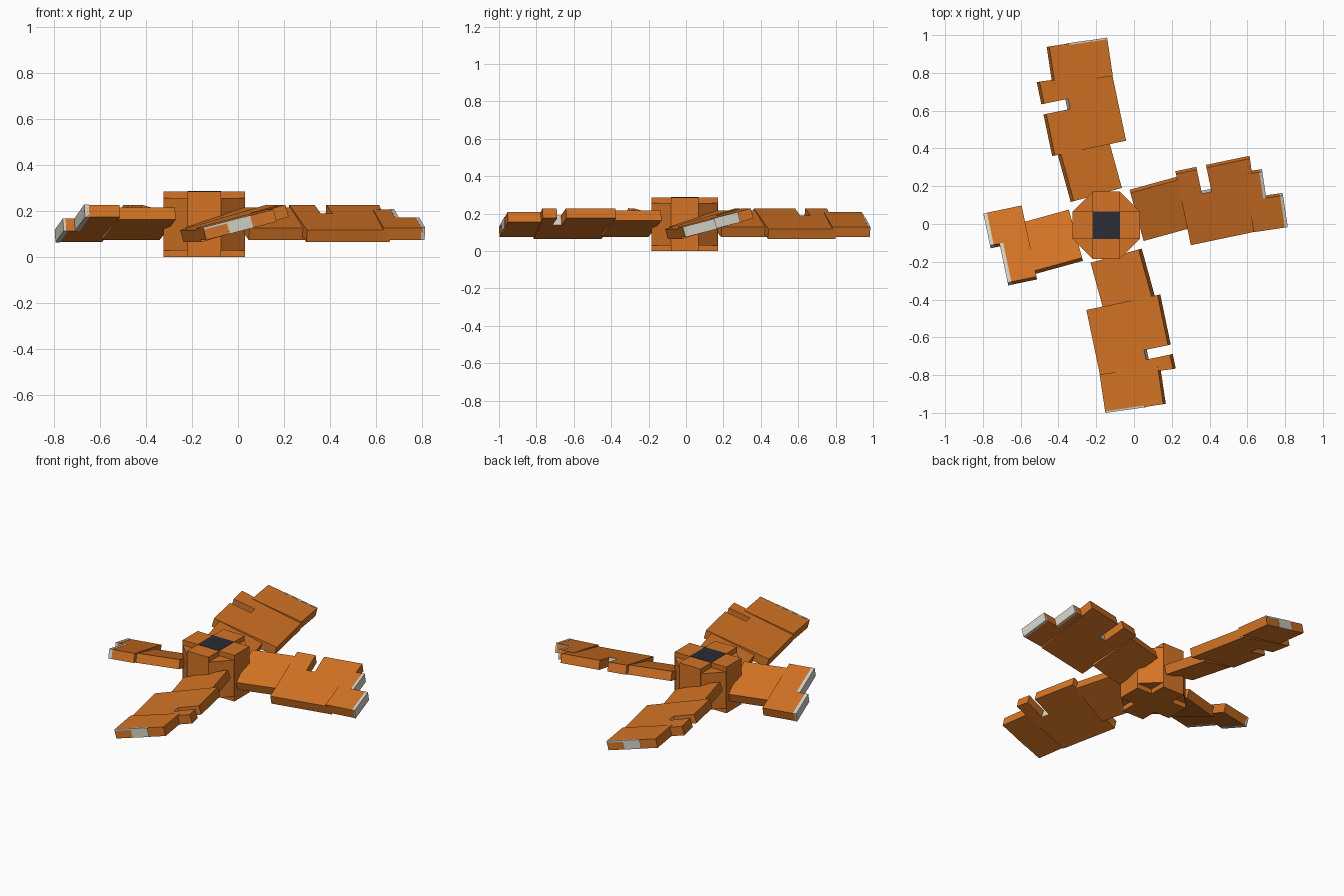
import bpy, bmesh, math
from mathutils import Matrix, Vector

if "Cube" in bpy.data.objects:
    bpy.data.objects.remove(bpy.data.objects["Cube"])


def material(name, rgb):
    m = bpy.data.materials.new(name)
    m.diffuse_color = (*rgb, 1)
    m.use_nodes = True
    m.node_tree.nodes["Principled BSDF"].inputs["Base Color"].default_value = m.diffuse_color
    return m


ORANGE = material("orange", (0.66, 0.175, 0.018))
GREY = material("pale_grey", (0.66, 0.65, 0.58))
DARK = material("dark_slate", (0.024, 0.026, 0.037))
CENTRE = Vector((-0.147, -0.007, 0))


def slab(name, outline, bottom, top, frame, mat=ORANGE, grey_walls=()):
    """Extrude a flat outline; the listed wall numbers become grey."""
    bm = bmesh.new()
    low = [bm.verts.new((x, y, bottom)) for x, y in outline]
    high = [bm.verts.new((x, y, top)) for x, y in outline]
    bm.faces.new(low[::-1])
    bm.faces.new(high)
    n = len(outline)
    for i in range(n):
        j = (i + 1) % n
        f = bm.faces.new((low[i], low[j], high[j], high[i]))
        f.material_index = 1 if i in grey_walls else 0
    bmesh.ops.recalc_face_normals(bm, faces=bm.faces)
    me = bpy.data.meshes.new(name)
    bm.to_mesh(me)
    bm.free()
    me.materials.append(mat)
    me.materials.append(GREY)
    ob = bpy.data.objects.new(name, me)
    ob.matrix_world = frame
    bpy.context.collection.objects.link(ob)
    return ob


def rect(x0, x1, y0, y1):
    return [(x0, y0), (x1, y0), (x1, y1), (x0, y1)]


def tilted(turn, x, y, z, yaw, pitch):
    """Frame at a section's upper leading corner, turned to its blade."""
    return (Matrix.Translation(CENTRE) @ Matrix.Rotation(math.radians(turn), 4, 'Z')
            @ Matrix.Translation((x, y, z))
            @ Matrix.Rotation(math.radians(yaw), 4, 'Z')
            @ Matrix.Rotation(math.radians(pitch), 4, 'X'))


# Hub: raised cross around a shorter octagonal core, dark cap on top
R, A = 0.178, 0.0737
hub = Matrix.Translation(CENTRE)
slab("hub_cross", [(R, -A), (R, A), (A, A), (A, R), (-A, R), (-A, A),
                   (-R, A), (-R, -A), (-A, -A), (-A, -R), (A, -R), (A, -A)],
     0, 0.287, hub)
r = (R - 0.001) / math.cos(math.pi / 8)
slab("hub_core", [(r * math.cos((k + 0.5) * math.pi / 4),
                   r * math.sin((k + 0.5) * math.pi / 4)) for k in range(8)],
     0.03, 0.257, hub)
slab("hub_cap", rect(-A, A, -A, A), 0.285, 0.289, hub, DARK)

T = 0.055        # blade thickness
W, L = 0.4, 0.4  # middle section width and length
TW = 0.32        # tip width


def blade(name, turn, notch=None, broken_tip=False):
    inner = tilted(turn, 0.198, -0.083, 0.128, 15.4, 18.5)
    mid = tilted(turn, 0.448, -0.105, 0.118, 11.8, 16)
    tip = tilted(turn, 0.79, -0.035, 0.128, 8.5, 14.5)
    slab(name + "_root", rect(0, 0.26, 0, 0.278), -T, 0, inner)

    # Snapped blade ends in a stepped grey break
    if notch is None:
        slab(name + "_stump", [(0, 0), (0.195, 0), (0.195, 0.18), (0.144, 0.18),
                               (0.144, W), (0, W)], -T, 0, mid, grey_walls=(1, 3))
        for i, (x, y0, y1) in enumerate([(0.195, 0, 0.18), (0.144, 0.18, W)]):
            slab(f"{name}_break_{i}", rect(x - 0.008, x + 0.012, y0, y1),
                 -T - 0.001, 0.001, mid, GREY)
        return

    # Middle section with a notch in the trailing edge
    a, b = notch
    slab(name + "_middle", [(0, 0), (L - 0.03, 0), (L, W), (b, W), (b, 0.265),
                            (a, 0.265), (a, W), (0, W)], -T, 0, mid, grey_walls=(4,))
    # Tip section, chipped or whole
    if broken_tip:
        slab(name + "_tip", [(-0.01, 0), (0.165, 0), (0.165, 0.175), (0.075, 0.175),
                             (0.075, TW), (-0.01, TW)], -T, 0, tip, grey_walls=(1, 3))
        for i, (x, y0, y1) in enumerate([(0.165, 0, 0.175), (0.075, 0.175, TW)]):
            slab(f"{name}_break_{i}", rect(x - 0.008, x + 0.008, y0, y1),
                 -T - 0.001, 0.001, tip, GREY)
    else:
        slab(name + "_tip", rect(0, 0.205, 0, TW), -T, 0, tip)
        slab(name + "_end_chip", rect(0.2, 0.207, TW / 3, TW * 2 / 3),
             -T, 0.001, tip, GREY)
        slab(name + "_edge_chip", rect(0.197, 0.206, 0, TW * 2 / 3),
             -0.008, 0.001, tip, GREY)


blade("right_blade", 0, (0.113, 0.165), True)
blade("back_blade", 90, (0.225, 0.28))
blade("left_blade", 180)
blade("front_blade", 270, (0.271, 0.322))
